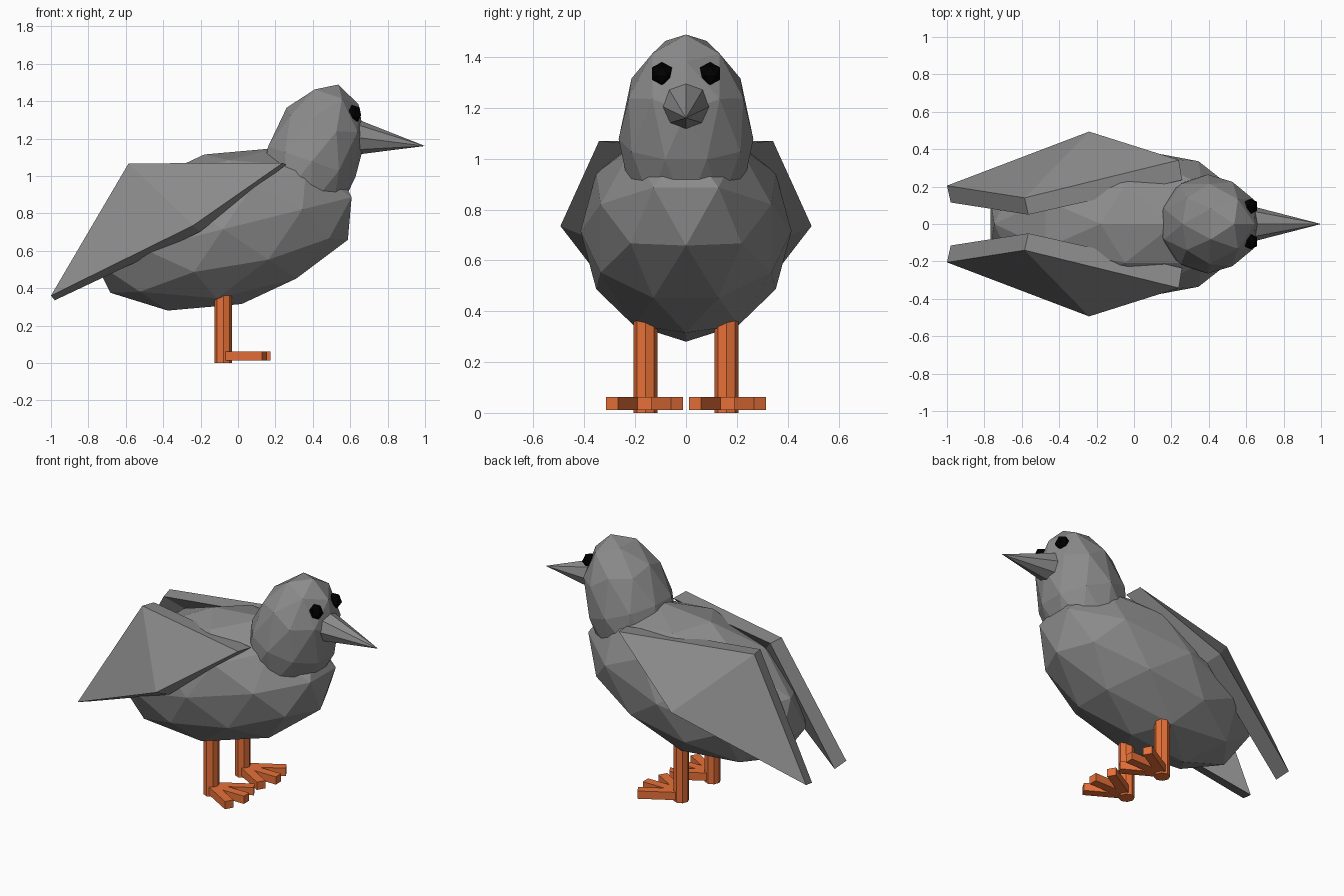
import bpy, bmesh
from math import radians
from mathutils import Matrix, Vector

if "Cube" in bpy.data.objects:
    bpy.data.objects.remove(bpy.data.objects["Cube"])


def material(name, color):
    m = bpy.data.materials.new(name)
    m.diffuse_color = color
    m.use_nodes = True
    m.node_tree.nodes["Principled BSDF"].inputs["Base Color"].default_value = m.diffuse_color
    return m


grey = material("grey", (0.26, 0.26, 0.26, 1))
orange = material("orange", (0.8, 0.165, 0.04, 1))
black = material("black", (0, 0, 0, 1))


def finish(name, bm, mat=grey):
    bmesh.ops.recalc_face_normals(bm, faces=bm.faces)
    me = bpy.data.meshes.new(name)
    bm.to_mesh(me)
    bm.free()
    ob = bpy.data.objects.new(name, me)
    bpy.context.collection.objects.link(ob)
    me.materials.append(mat)
    return ob


def ball(name, loc, scale, tilt=0, mat=grey, level=2):
    bm = bmesh.new()
    bmesh.ops.create_icosphere(bm, subdivisions=level, radius=1)
    bm.transform(Matrix.LocRotScale(Vector(loc), Matrix.Rotation(radians(tilt), 3, 'Y'), Vector(scale)))
    return finish(name, bm, mat)


def cone(name, base, tip, r1, r2, mat=grey):
    base, tip = Vector(base), Vector(tip)
    d = tip - base
    bm = bmesh.new()
    bmesh.ops.create_cone(bm, cap_ends=True, segments=8, radius1=r1, radius2=r2, depth=d.length)
    bmesh.ops.remove_doubles(bm, verts=bm.verts, dist=1e-5)
    rot = d.to_track_quat('Z', 'Y').to_matrix().to_4x4()
    bm.transform(Matrix.Translation((base + tip) / 2) @ rot)
    return finish(name, bm, mat)


# Body and head: tilted faceted ellipsoids
ball("body", (-0.08, 0, 0.715), (0.745, 0.415, 0.412), -14)
ball("head", (0.395, 0, 1.077), (0.26, 0.265, 0.435), 19)

# Beak
cone("beak", (0.62, 0, 1.208), (1.0, 0, 1.16), 0.098, 0)

# Wing plate: tail tip, upper back corner, shoulder, outer elbow (outer and inner side)
outer = [(-1, .205, .36), (-.585, .14, 1.067), (.24, .342, 1.07), (-.24, .494, .735)]
inner = [(-.98, .115, .335), (-.565, .05, 1.06), (.257, .235, 1.06), (-.205, .41, .70)]

for side, label in ((1, "left"), (-1, "right")):
    bm = bmesh.new()
    o, i = [[bm.verts.new((x, y * side, z)) for x, y, z in pts] for pts in (outer, inner)]
    for v in (o, i):
        bm.faces.new((v[0], v[1], v[3]))
        bm.faces.new((v[1], v[2], v[3]))
    for k in range(4):
        n = (k + 1) % 4
        bm.faces.new((o[k], o[n], i[n], i[k]))
    finish(label + "_wing", bm)

    # Eye
    ball(label + "_eye", (0.625, 0.095 * side, 1.335), (0.038, 0.046, 0.048), -20, black, 1)

    # Leg
    y = 0.16 * side
    cone(label + "_leg", (-0.078, y, 0), (-0.078, y, 0.42), 0.047, 0.047, orange)

    # Three spread toes
    for t, ang in enumerate((-30, 0, 30)):
        bm = bmesh.new()
        bmesh.ops.create_cube(bm, size=1)
        bm.transform(Matrix.Translation((-0.08, 0.163 * side, 0.037))
                     @ Matrix.Rotation(radians(ang), 4, 'Z')
                     @ Matrix.Translation((0.13, 0, 0))
                     @ Matrix.Diagonal((0.25, 0.055, 0.05, 1)))
        finish(f"{label}_toe_{t + 1}", bm, orange)
